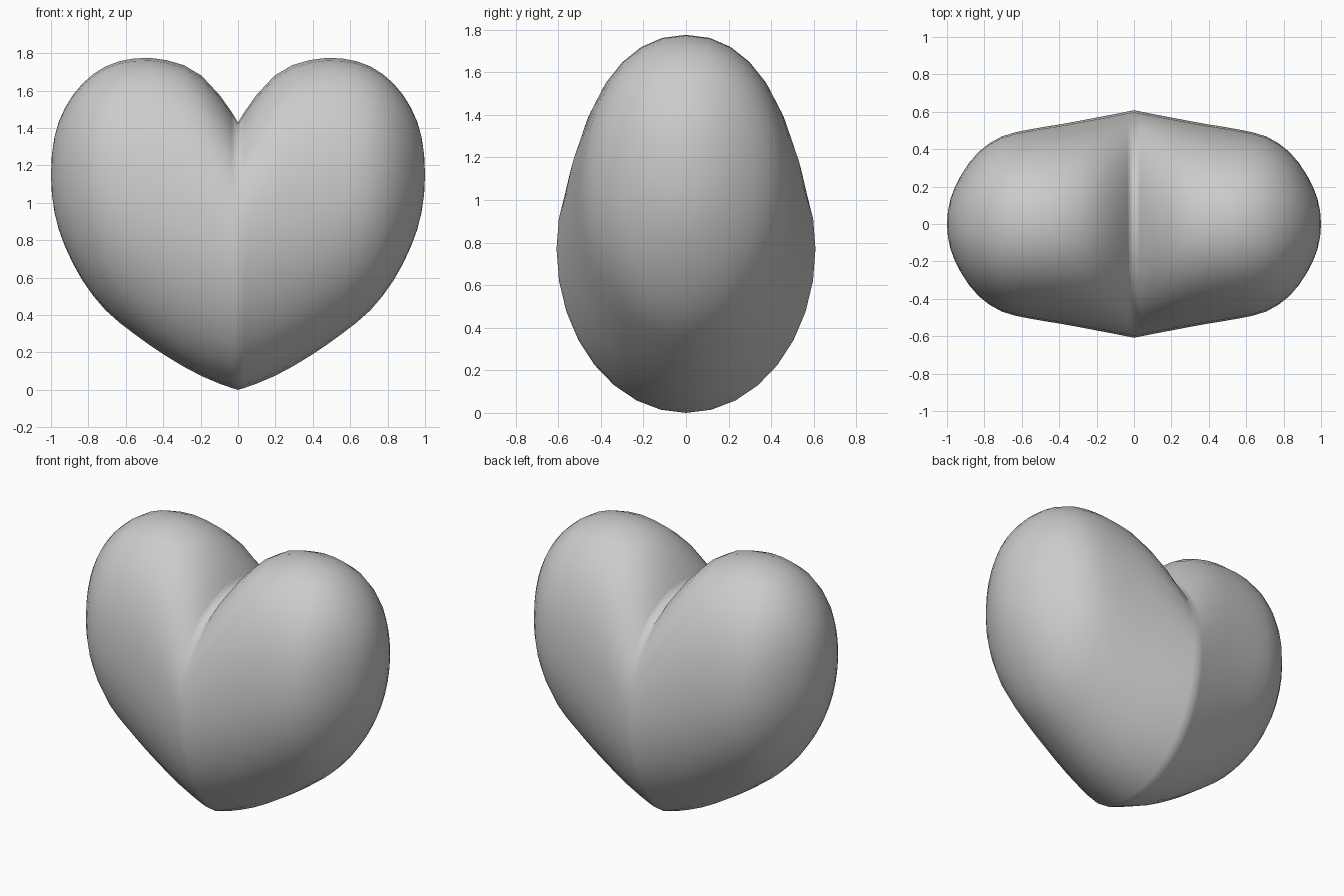
import bpy, bmesh
from math import sin, cos, pi, copysign

if "Cube" in bpy.data.objects:
    bpy.data.objects.remove(bpy.data.objects["Cube"])

# Half-heart profiles, sampled at equal angles from the centre plane (x = 0) to the side (x = 1)
TOP = [1.43, 1.68, 1.763, 1.772, 1.73, 1.638, 1.51, 1.355, 1.15]
BOTTOM = [0.0, 0.074, 0.18, 0.30, 0.425, 0.585, 0.765, 0.945, 1.15]
DEPTH = [0.608, 0.57, 0.535, 0.506, 0.468, 0.385, 0.262, 0.135, 0.0]
WIDEST = [0.77, 0.85, 0.93, 1.0, 1.06, 1.10, 1.13, 1.145, 1.15]
SEGMENTS, RINGS = 32, 16


def sample(table, f):
    """Catmull-Rom interpolation of a profile, f from 0 to 1."""
    n = len(table) - 1
    i = min(int(f * n), n - 1)
    u = f * n - i
    p1, p2 = table[i], table[i + 1]
    p0 = table[i - 1] if i > 0 else 3 * p1 - 3 * p2 + table[2]
    p3 = table[i + 2] if i + 2 <= n else 3 * p2 - 3 * p1 + table[i - 1]
    return 0.5 * (2 * p1 + (p2 - p0) * u + (2 * p0 - 5 * p1 + 4 * p2 - p3) * u ** 2
                  + (3 * p1 - p0 - 3 * p2 + p3) * u ** 3)


def power(v, e):
    return copysign(abs(v) ** e, v)


# One lobe: egg-shaped rings from the centre plane to the side pole,
# with one extra ring close to the crease to keep it tight
bm = bmesh.new()
rings = []
for f in [0, 0.022] + [r / RINGS for r in range(1, RINGS)]:
    x = sin(f * pi / 2)
    top, bottom, depth, mid = (sample(t, f) for t in (TOP, BOTTOM, DEPTH, WIDEST))
    ring = []
    for s in range(SEGMENTS):
        a = 2 * pi * s / SEGMENTS
        c = cos(a)
        height, e = (top - mid, 0.94) if c > 0 else (mid - bottom, 1.0)
        ring.append(bm.verts.new((x, depth * power(sin(a), e), mid + height * power(c, e))))
    rings.append(ring)
pole = bm.verts.new((1, 0, TOP[-1]))
for s in range(SEGMENTS):
    n = (s + 1) % SEGMENTS
    for a, b in zip(rings, rings[1:]):
        bm.faces.new((a[s], a[n], b[n], b[s]))
    bm.faces.new((rings[-1][s], rings[-1][n], pole))
bm.normal_update()
if sum(f.normal.x for f in bm.faces) < 0:
    bmesh.ops.reverse_faces(bm, faces=bm.faces[:])
for face in bm.faces:
    face.smooth = True

mesh = bpy.data.meshes.new("heart")
bm.to_mesh(mesh)
bm.free()
heart = bpy.data.objects.new("heart", mesh)
bpy.context.collection.objects.link(heart)

# Second lobe
mirror = heart.modifiers.new("mirror", 'MIRROR')
mirror.use_clip = True
mirror.merge_threshold = 0.001
